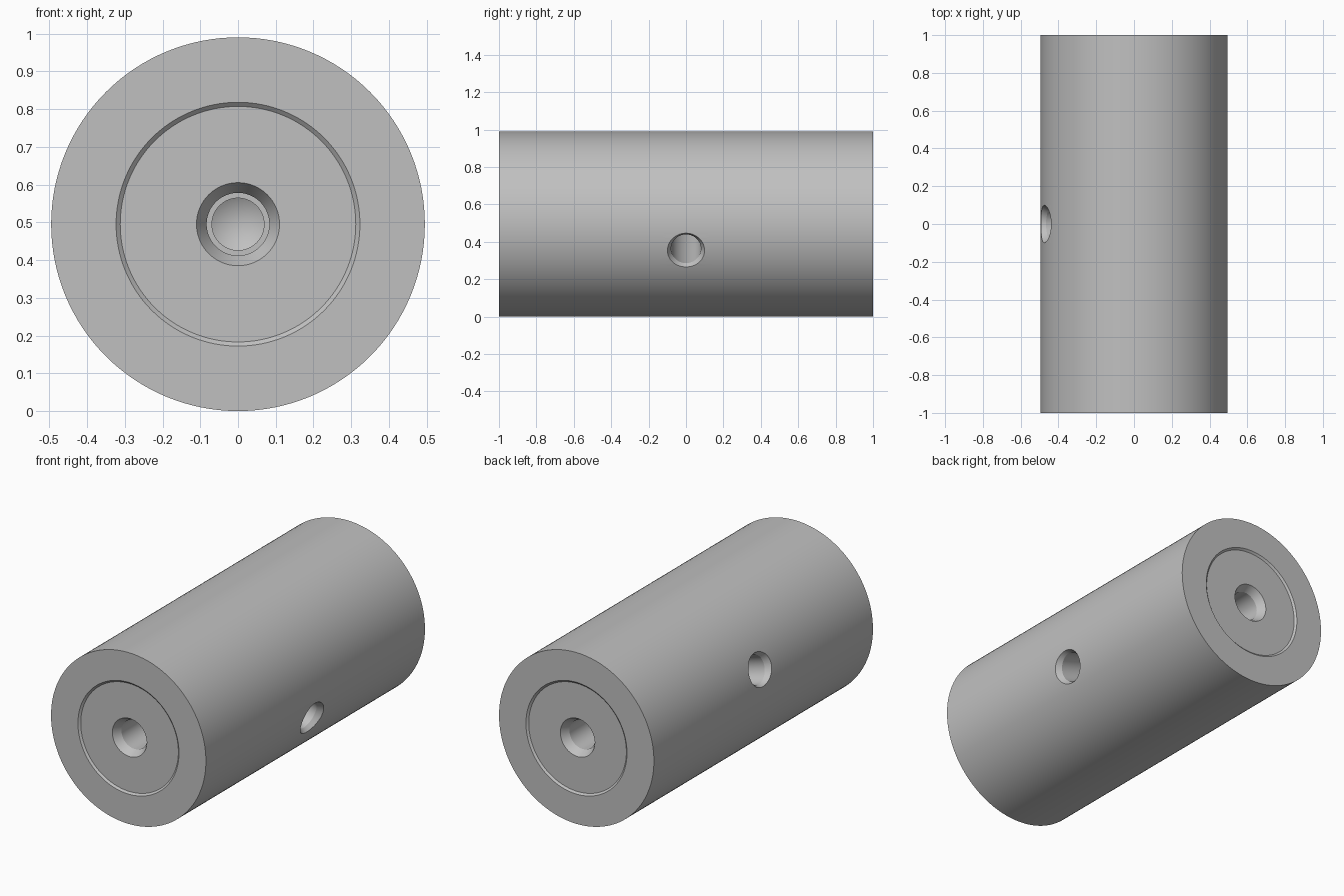
import bpy, bmesh, math
from mathutils import Matrix

cube = bpy.data.objects.get("Cube")
if cube:
    bpy.data.objects.remove(cube, do_unlink=True)

RADIUS = 0.495
HALF = 1.0
TILT = math.radians(16.6)

steel = bpy.data.materials.new("plain_grey_steel")
steel.use_nodes = True
GREY = (0.53, 0.53, 0.53, 1)
steel.diffuse_color = GREY
steel.node_tree.nodes["Principled BSDF"].inputs["Base Color"].default_value = GREY


def lathe(name, profile, turn, steps):
    """Spin a half profile of (radius, height), mirrored to the other end, into a closed solid."""
    full = profile + [(r, -h) for r, h in reversed(profile)]
    bm = bmesh.new()
    verts = [bm.verts.new((r, 0, h)) for r, h in full]
    edges = [bm.edges.new(pair) for pair in zip(verts, verts[1:])]
    bmesh.ops.spin(bm, geom=verts + edges, cent=(0, 0, 0), axis=(0, 0, 1),
                   angle=math.tau, steps=steps, use_duplicate=False)
    bmesh.ops.remove_doubles(bm, verts=bm.verts, dist=0.00001)
    bmesh.ops.recalc_face_normals(bm, faces=bm.faces)
    bm.transform(Matrix.Translation((0, 0, RADIUS)) @ turn)
    mesh = bpy.data.meshes.new(name)
    bm.to_mesh(mesh)
    bm.free()
    mesh.materials.append(steel)
    obj = bpy.data.objects.new(name, mesh)
    bpy.context.collection.objects.link(obj)
    return obj


# Cylinder body: tapped blind hole, countersink and shallow recess in each end
RECESS = HALF - 0.01
body = lathe("cylinder_body", [
    (0, HALF - 0.54),
    (0.069, HALF - 0.50),
    (0.069, HALF - 0.40),
    (0.083, HALF - 0.40),
    (0.083, RECESS - 0.045),
    (0.11, RECESS),
    (0.312, RECESS),
    (0.323, HALF),
    (RADIUS, HALF),
    (RADIUS, 0.14),
], Matrix.Rotation(math.pi / 2, 4, 'X'), 128)

# Tilted cross hole with a chamfer where it breaks each side
cutter = lathe("cross_hole_cutter", [
    (0, 0.56),
    (0.138, 0.56),
    (0.08, RADIUS - 0.033),
], Matrix.Rotation(math.pi / 2 + TILT, 4, 'Y'), 64)
cutter.hide_render = True

cut = body.modifiers.new("cross_hole", 'BOOLEAN')
cut.operation = 'DIFFERENCE'
cut.solver = 'EXACT'
cut.object = cutter
bpy.ops.object.select_all(action='DESELECT')
bpy.context.view_layer.objects.active = body
body.select_set(True)
bpy.ops.object.modifier_apply(modifier=cut.name)
bpy.data.objects.remove(cutter, do_unlink=True)

# Smooth round walls, crisp rims
bpy.ops.object.shade_smooth_by_angle(angle=math.radians(25))
